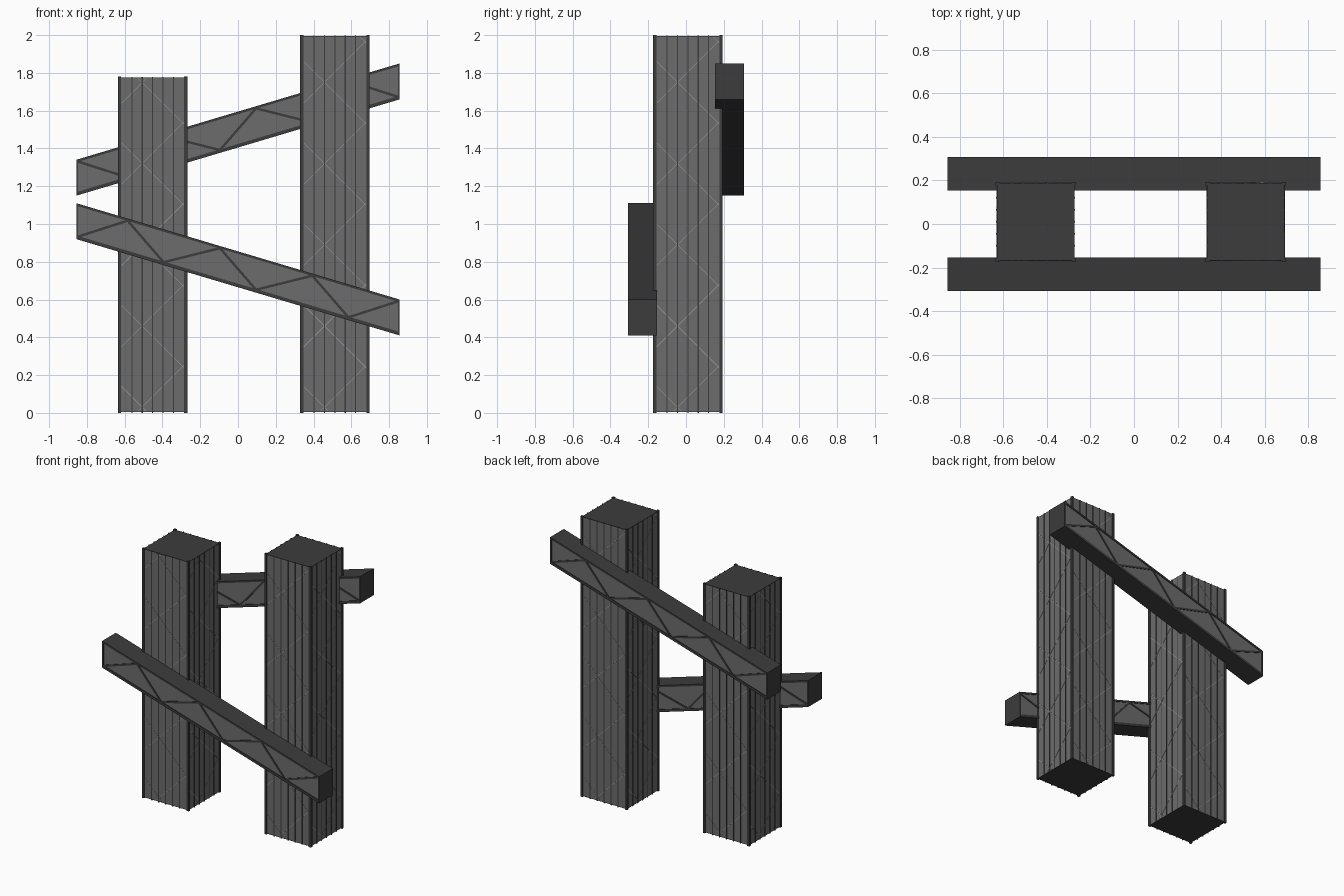
import bpy, bmesh, math
from mathutils import Vector, Matrix

if "Cube" in bpy.data.objects:
    bpy.data.objects.remove(bpy.data.objects["Cube"])


def material(name, v):
    m = bpy.data.materials.new(name)
    m.diffuse_color = (v, v, v, 1)
    m.use_nodes = True
    m.node_tree.nodes["Principled BSDF"].inputs["Base Color"].default_value = m.diffuse_color
    return m


DARK = material("dark_frame", 0.045)
GREY = material("grey_panel", 0.15)
LIGHT = material("light_wire", 0.28)


def finish(bm, name, mat):
    bmesh.ops.recalc_face_normals(bm, faces=bm.faces)
    me = bpy.data.meshes.new(name)
    bm.to_mesh(me)
    bm.free()
    ob = bpy.data.objects.new(name, me)
    bpy.context.collection.objects.link(ob)
    me.materials.append(mat)
    return ob


def box(bm, lo, hi, mtx=Matrix()):
    lo, hi = Vector(lo), Vector(hi)
    m = mtx @ Matrix.Translation((lo + hi) / 2) @ Matrix.Diagonal((hi - lo)).to_4x4()
    bmesh.ops.create_cube(bm, size=1, matrix=m)


def prism(bm, pts, y0, y1):
    # extrude an xz outline along y
    f = bm.faces.new([bm.verts.new((x, y0, z)) for x, z in pts])
    r = bmesh.ops.extrude_face_region(bm, geom=[f])
    vs = [g for g in r["geom"] if isinstance(g, bmesh.types.BMVert)]
    bmesh.ops.translate(bm, verts=vs, vec=(0, y1 - y0, 0))


def bar(bm, a, b, w, y0, y1):
    a, b = Vector(a), Vector(b)
    d = (b - a).normalized()
    n = Vector((-d.y, d.x)) * w / 2
    prism(bm, [a - n, b - n, b + n, a + n], y0, y1)


# sloping trussed beam with plumb-cut ends
def beam(name, yc, z_left, z_right, start_top):
    L, h, hy = 0.856, 0.19, 0.077
    slope = (z_right - z_left) / (2 * L)

    def p(x, t):
        return (x, z_left + slope * (x + L) + t * h)

    def quad(x0, x1, t0, t1):
        return [p(x0, t0), p(x1, t0), p(x1, t1), p(x0, t1)]

    bm = bmesh.new()
    prism(bm, quad(-L + 0.004, L - 0.004, 0.03, 0.97), yc - hy + 0.005, yc + hy - 0.005)
    finish(bm, name + "_panel", GREY)

    bm = bmesh.new()
    for x0, x1, t0, t1 in ((-L, L, 0, 0.1), (-L, L, 0.93, 1),
                           (-L, -L + 0.01, 0.1, 0.93), (L - 0.01, L, 0.1, 0.93)):
        prism(bm, quad(x0, x1, t0, t1), yc - hy, yc + hy)
    # zigzag web on both faces
    nodes = []
    for i in range(8):
        top = (i % 2 == 0) == start_top
        x = -L + 2 * L * i / 7
        if 0 < i < 7:
            x += (-0.027 if top else 0.027) * math.copysign(1, slope)
        nodes.append(p(max(-L + 0.008, min(L - 0.008, x)), 0.94 if top else 0.08))
    for a, b in zip(nodes, nodes[1:]):
        for s in (-1, 1):
            y0, y1 = sorted((yc + s * (hy - 0.008), yc + s * (hy - 0.001)))
            bar(bm, a, b, 0.013, y0, y1)
    finish(bm, name + "_frame", DARK)


# square post with corner bars, upright rods and crossed wires
def post(name, xc, height):
    yc, r, g = 0.01, 0.178, 0.165
    loc = Matrix.Translation((xc, yc, 0))
    bm = bmesh.new()
    box(bm, (-r, -r, 0.006), (r, r, height - 0.008), loc)
    finish(bm, name + "_core", GREY)

    bm = bmesh.new()
    for z in (0.004, height - 0.009):
        box(bm, (-r, -r, z), (r, r, z + 0.004), loc)
    finish(bm, name + "_caps", DARK)

    rods, wires = bmesh.new(), bmesh.new()
    for k in range(4):
        m = loc @ Matrix.Rotation(k * math.pi / 2, 4, 'Z')
        box(rods, (g + 0.002, -r - 0.006, 0), (r + 0.006, -g - 0.002, height), m)
        for i in range(-2, 3):
            u = i * g / 3
            box(rods, (u - 0.003, -r - 0.003, 0), (u + 0.003, -r + 0.003, height - 0.003), m)
        face = bmesh.new()
        for j in range(-1, 6):
            zc = 0.03 + j * 0.43
            for s in (-1, 1):
                ends = sorted((zc + s * (u + 0.055), u) for u in (-g, g))
                (za, ua), (zb, ub) = ends
                z0, z1 = max(za, 0.01), min(zb, height - 0.01)
                if z1 - z0 > 0.02:
                    f = lambda z: ua + (ub - ua) * (z - za) / (zb - za)
                    bar(face, (f(z0), z0), (f(z1), z1), 0.004, -r - 0.0015, -r + 0.002)
        face.transform(m)
        tmp = bpy.data.meshes.new("tmp")
        face.to_mesh(tmp)
        face.free()
        wires.from_mesh(tmp)
        bpy.data.meshes.remove(tmp)
    finish(rods, name + "_rods", DARK)
    finish(wires, name + "_wires", LIGHT)


post("left_post", -0.452, 1.78)
post("right_post", 0.513, 2.0)
beam("front_beam", -0.231, 0.92, 0.41, False)
beam("back_beam", 0.231, 1.15, 1.66, True)
